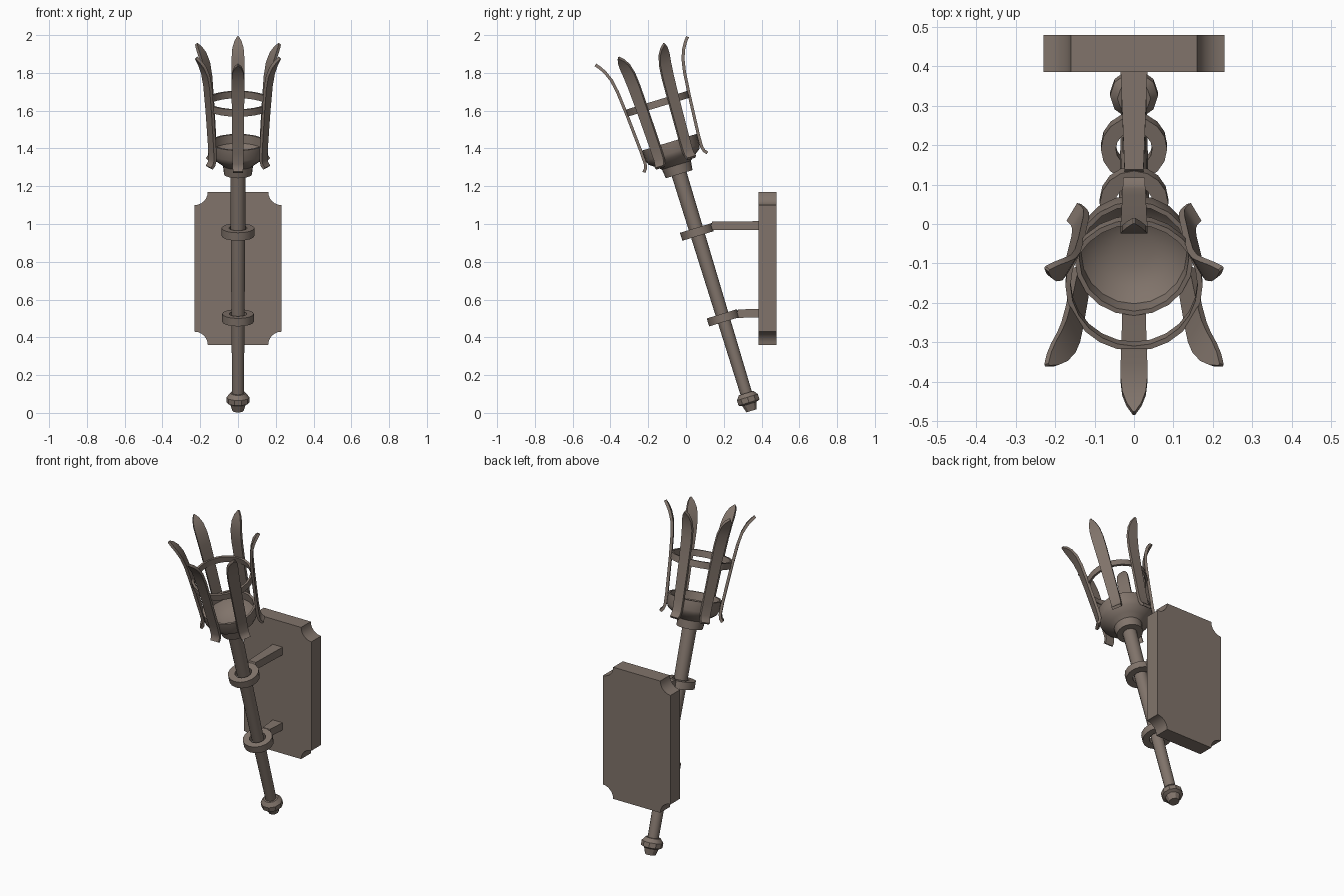
import bpy, bmesh, math
from mathutils import Matrix, Vector

if "Cube" in bpy.data.objects:
    bpy.data.objects.remove(bpy.data.objects["Cube"])

iron = bpy.data.materials.new("weathered_iron")
iron.diffuse_color = (0.22, 0.175, 0.147, 1)
iron.use_nodes = True
iron.node_tree.nodes["Principled BSDF"].inputs["Base Color"].default_value = iron.diffuse_color

# Torch frame: local z runs along the leaning shaft
TILT = Matrix.Translation((0, 0.347, 0.011)) @ Matrix.Rotation(math.radians(17), 4, 'X')


def finish(name, bm, matrix=Matrix()):
    bmesh.ops.recalc_face_normals(bm, faces=bm.faces)
    mesh = bpy.data.meshes.new(name)
    bm.transform(matrix)
    bm.to_mesh(mesh)
    bm.free()
    mesh.materials.append(iron)
    ob = bpy.data.objects.new(name, mesh)
    bpy.context.collection.objects.link(ob)
    bpy.ops.object.select_all(action='DESELECT')
    ob.select_set(True)
    bpy.context.view_layer.objects.active = ob
    bpy.ops.object.shade_smooth_by_angle(angle=math.radians(32))
    return ob


def lathe(name, profile, sides, closed=False):
    """Spin (radius, height) points around the shaft axis."""
    bm = bmesh.new()
    vs = [bm.verts.new((r, 0, h)) for r, h in profile]
    pairs = list(zip(vs, vs[1:])) + ([(vs[-1], vs[0])] if closed else [])
    edges = [bm.edges.new(p) for p in pairs]
    bmesh.ops.spin(bm, geom=vs + edges, cent=(0, 0, 0), axis=(0, 0, 1),
                   angle=math.tau, steps=sides, use_merge=False)
    bmesh.ops.remove_doubles(bm, verts=bm.verts, dist=1e-5)
    return finish(name, bm, TILT)


def ring(name, s, inner, outer, height, sides):
    a, b = s - height / 2, s + height / 2
    return lathe(name, [(inner, a), (outer, a), (outer, b), (inner, b)], sides, True)


# Shaft, end knob, cup
lathe("shaft", [(0, 0.05), (0.031, 0.05), (0.041, 1.34), (0, 1.34)], 12)
lathe("end_knob", [(0, 0), (0.03, 0), (0.042, 0.038), (0.061, 0.046),
                   (0.061, 0.075), (0.042, 0.098), (0, 0.098)], 10)
lathe("cup", [(0, 1.31), (0.074, 1.31), (0.08, 1.36), (0.105, 1.38), (0.14, 1.405),
              (0.151, 1.43), (0.151, 1.487), (0.139, 1.487), (0.134, 1.44),
              (0.10, 1.405), (0.05, 1.39), (0, 1.385)], 20)

# Clamp rings and cage hoop
ring("lower_clamp", 0.515, 0.046, 0.084, 0.044, 16)
ring("upper_clamp", 0.99, 0.048, 0.087, 0.044, 16)
ring("cage_hoop", 1.70, 0.161, 0.174, 0.038, 24)

# Six cage prongs: (radius, height, half width)
PRONG = [(0.176, 1.374, 0.027), (0.162, 1.39, 0.028), (0.156, 1.415, 0.029),
         (0.158, 1.48, 0.030), (0.173, 1.69, 0.032), (0.185, 1.82, 0.034),
         (0.198, 1.89, 0.034), (0.218, 1.94, 0.030), (0.238, 1.972, 0.019),
         (0.255, 1.993, 0.003)]
for i in range(6):
    bm = bmesh.new()
    loops = []
    for k, (r, h, w) in enumerate(PRONG):
        p0, p1 = PRONG[max(k - 1, 0)], PRONG[min(k + 1, len(PRONG) - 1)]
        n = Vector((p1[1] - p0[1], p0[0] - p1[0])).normalized() * 0.008
        loops.append([bm.verts.new((x, r + n.x * d, h + n.y * d))
                      for x, d in ((-w, -1), (w, -1), (w, 1), (-w, 1))])
    for a, b in zip(loops, loops[1:]):
        for j in range(4):
            bm.faces.new((a[j], a[(j + 1) % 4], b[(j + 1) % 4], b[j]))
    bm.faces.new(loops[0])
    bm.faces.new(loops[-1])
    finish(f"cage_prong_{i + 1}", bm, TILT @ Matrix.Rotation(math.tau * i / 6, 4, 'Z'))

# Wall plate with scooped corners
W, Z0, Z1, R = 0.23, 0.36, 1.17, 0.07
outline = []
for cx, cz, start in ((W, Z1, 270), (-W, Z1, 0), (-W, Z0, 90), (W, Z0, 180)):
    for k in range(7):
        t = math.radians(start - 15 * k)
        outline.append((cx + R * math.cos(t), cz + R * math.sin(t)))
bm = bmesh.new()
face = bm.faces.new([bm.verts.new((x, 0.385, z)) for x, z in outline])
ext = bmesh.ops.extrude_face_region(bm, geom=[face], use_keep_orig=True)
bmesh.ops.translate(bm, vec=(0, 0.094, 0),
                    verts=[v for v in ext["geom"] if isinstance(v, bmesh.types.BMVert)])
finish("wall_plate", bm)

# Arms from clamps to plate, widening at the plate: ring-end top and bottom, plate heights
for name, top, bottom, zt, zb in (
        ("upper_arm", (0.138, 1.012), (0.124, 0.967), 1.015, 0.967),
        ("lower_arm", (0.276, 0.548), (0.262, 0.503), 0.550, 0.505)):
    bm = bmesh.new()
    ends = []
    for (yt, z_t), (yb, z_b), w in ((top, bottom, 0.024), ((0.39, zt), (0.39, zb), 0.034)):
        ends.append([bm.verts.new(c) for c in
                     ((-w, yt, z_t), (w, yt, z_t), (w, yb, z_b), (-w, yb, z_b))])
    for j in range(4):
        bm.faces.new((ends[0][j], ends[0][(j + 1) % 4], ends[1][(j + 1) % 4], ends[1][j]))
    bm.faces.new(ends[0])
    bm.faces.new(ends[1])
    finish(name, bm)
